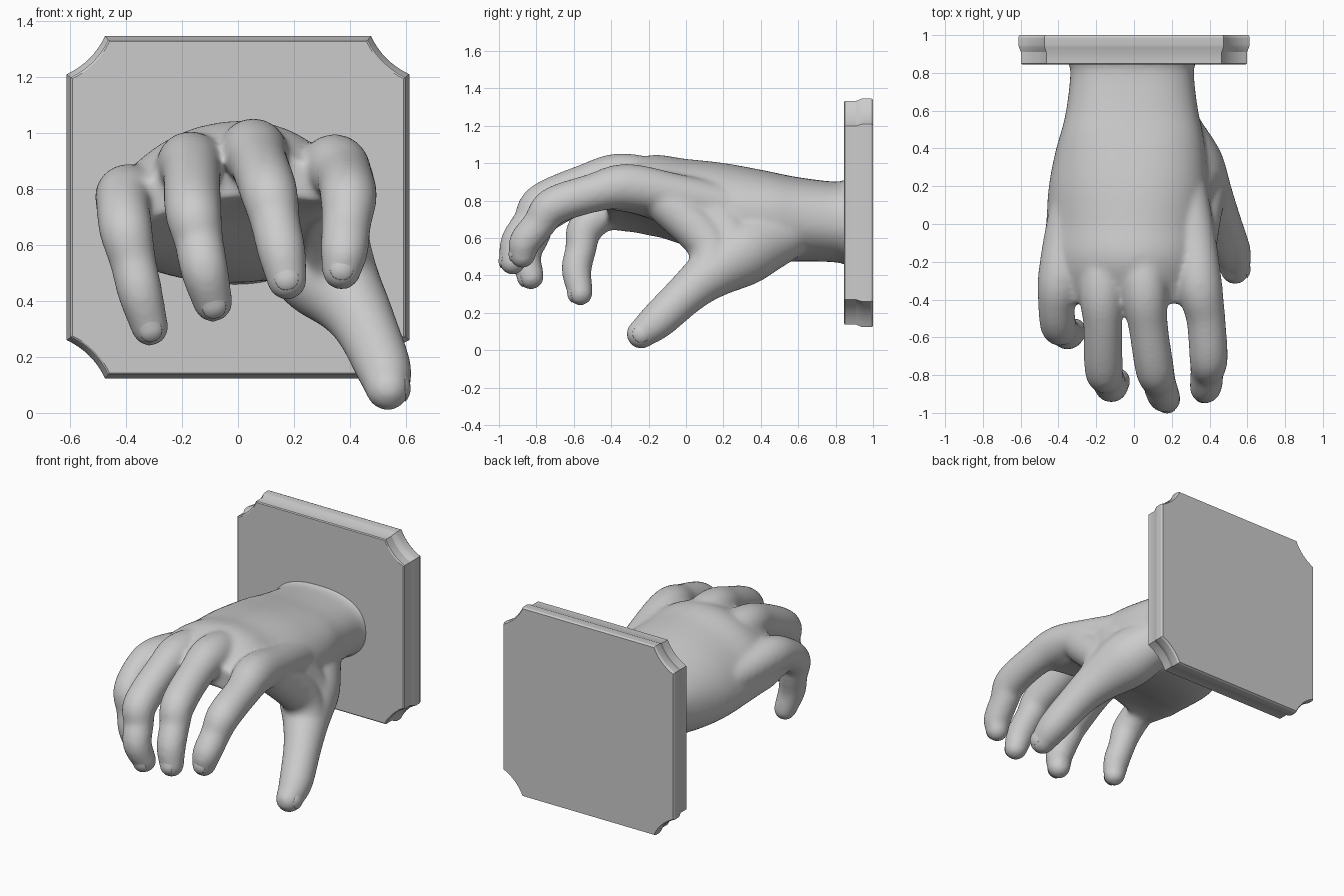
import bpy, bmesh, math
from mathutils import Vector, Matrix

if "Cube" in bpy.data.objects:
    bpy.data.objects.remove(bpy.data.objects["Cube"])


def bridge(bm, rings):
    # Loft closed rings of equal size and cap both ends
    loops = [[bm.verts.new(p) for p in r] for r in rings]
    n = len(loops[0])
    for a, b in zip(loops, loops[1:]):
        for i in range(n):
            bm.faces.new((a[i], a[(i + 1) % n], b[(i + 1) % n], b[i]))
    bm.faces.new(loops[0][::-1])
    bm.faces.new(loops[-1])


def finish(bm, name):
    bmesh.ops.recalc_face_normals(bm, faces=bm.faces[:])
    me = bpy.data.meshes.new(name)
    bm.to_mesh(me)
    bm.free()
    ob = bpy.data.objects.new(name, me)
    bpy.context.collection.objects.link(ob)
    return ob


def spline(pts, steps=8):
    # Catmull-Rom through points of any dimension
    P = [Vector(p) for p in pts]
    P = [P[0] * 2 - P[1]] + P + [P[-1] * 2 - P[-2]]
    out = []
    for i in range(1, len(P) - 2):
        a, b, c, d = P[i - 1:i + 3]
        for s in range(steps):
            t = s / steps
            out.append((b * 2 + (c - a) * t + (a * 2 - b * 5 + c * 4 - d) * t * t
                        + (b * 3 - a - c * 3 + d) * t ** 3) * 0.5)
    return out + [P[-2]]


def tube(bm, pts, n=24):
    # Round tube with rounded ends along (x, y, z, radius) points
    C = [(p.xyz, p.w) for p in spline(pts)]
    last = len(C) - 1
    T = [(C[min(i + 1, last)][0] - C[max(i - 1, 0)][0]).normalized() for i in range(last + 1)]
    ends = C[0], C[-1]
    seq = [(c, r, t) for (c, r), t in zip(C, T)]
    for a in [math.pi / 2 * i / 6 for i in range(1, 6)]:
        c, r = ends[0]
        seq.insert(0, (c - T[0] * r * math.sin(a), r * math.cos(a), T[0]))
        c, r = ends[1]
        seq.append((c + T[-1] * r * math.sin(a), r * math.cos(a), T[-1]))
    rings = []
    for c, r, t in seq:
        u = t.cross(Vector((1, 0, 0))).normalized()
        v = t.cross(u)
        rings.append([c + (u * math.cos(k * math.tau / n) + v * math.sin(k * math.tau / n)) * r
                      for k in range(n)])
    bridge(bm, rings)


def finger(size, *joints):
    # Knuckle, mid, second joint, end joint, tip; the root fades back into the hand
    knuckle, mid, second, end, tip = map(Vector, joints)
    x, y, z = knuckle
    deep = Vector((x * .72, .32, .84 - .8 * x * x))
    root = Vector((x * .92, y + .26, z * .75 + deep.z * .25 - .01))
    path = (deep, root, knuckle, mid, second, second.lerp(end, .5), end, tip)
    radii = (.115, .113, .122, .104, .102, .089, .086, .072)
    return [(*p, r * size) for p, r in zip(path, radii)]


digits = {
    "index": finger(1, (.345, -.32, .875), (.38, -.5, .84), (.395, -.71, .77), (.38, -.86, .58), (.37, -.875, .51)),
    "middle": finger(1.01, (.055, -.35, .93), (.075, -.54, .89), (.11, -.77, .79), (.155, -.905, .58), (.175, -.928, .475)),
    "ring": finger(1, (-.17, -.35, .885), (-.165, -.53, .85), (-.16, -.77, .72), (-.12, -.86, .51), (-.09, -.83, .395)),
    "little": finger(.94, (-.395, -.29, .775), (-.41, -.43, .74), (-.4, -.54, .65), (-.35, -.585, .43), (-.315, -.565, .305)),
    "thumb": [(.21, .5, .61, .15), (.3, .3, .52, .18), (.4, .12, .4, .135), (.46, 0, .3, .112),
              (.52, -.15, .16, .1), (.535, -.24, .087, .08)],
}
bm = bmesh.new()
for path in digits.values():
    tube(bm, path)
# Webs between thumb and index finger
tube(bm, [(.41, .13, .4, .12), (.36, .12, .57, .12), (.32, -.1, .79, .12)])
tube(bm, [(.36, .24, .5, .13), (.31, .22, .62, .13), (.26, .1, .78, .13)])


def sq(v, e=.82):
    return math.copysign(abs(v) ** e, v)


# Palm and wrist: y, half width, centre z, half height; tilts and arches towards the knuckles
sections = [(.87, .35, .685, .24), (.81, .327, .685, .216), (.6, .35, .7, .225), (.4, .395, .715, .25),
            (.2, .42, .75, .25), (0, .42, .8, .22), (-.2, .43, .862, .175), (-.42, .4, .855, .09)]
rings = []
for y, hw, cz, hh in spline(sections, 5):
    s = min(max((.5 - y) / .7, 0), 1)
    ring = []
    for k in range(48):
        a = k * math.tau / 48
        e = .82 if k <= 24 else .95
        u, w = sq(math.cos(a), e), sq(math.sin(a), e)
        ring.append((hw * u - .01 - .05 * s, y, cz + hh * w + s * (.06 * u - .14 * u * u)))
    rings.append(ring)
bridge(bm, rings)

# Fuse into one smooth skin
hand = finish(bm, "hand")
m = hand.modifiers.new("fuse", 'REMESH')
m.mode = 'VOXEL'
m.voxel_size = .012
m.use_smooth_shade = True
m = hand.modifiers.new("soften", 'SMOOTH')
m.factor = .5
m.iterations = 22

# Nails: thin shells wrapped over the digit tips
for name, path in digits.items():
    a, b = Vector(path[-2]), Vector(path[-1])
    d = (b.xyz - a.xyz).normalized()
    n = Vector((1, 0, 0)) if name == "thumb" else Vector((0, -1, 0))
    n = (n - d * n.dot(d)).normalized()
    r = b.w
    rot = Matrix((d.cross(n), d, n)).transposed().to_4x4()
    bm = bmesh.new()
    bmesh.ops.create_uvsphere(bm, u_segments=32, v_segments=16, radius=1)
    for v in bm.verts:
        x, y = sq(v.co.x) * .6, sq(v.co.y) * .75 - .1
        h = math.sqrt(max(1 - x * x - max(y, 0) ** 2, .05)) - .035
        v.co = Vector((x, y, h + v.co.z * .06)) * r
    bm.transform(Matrix.Translation(b.xyz) @ rot)
    finish(bm, name + "_nail").data.shade_smooth()

# Wall plaque with scooped corners and a moulded edge
W, C, Z = .612, .137, .735
scoop = [Vector((W, W - C)), Vector((W - C * .68, W - C * .68)), Vector((W - C, W))]
outline = []
for sx, sz in ((1, 1), (-1, 1), (-1, -1), (1, -1)):
    arc = [scoop[0] * (1 - t) ** 2 + scoop[1] * 2 * t * (1 - t) + scoop[2] * t * t
           for t in (i / 8 for i in range(9))]
    if sx * sz < 0:
        arc.reverse()
    outline += [(p.x * sx, p.y * sz) for p in arc]
layers = [(.845, .02), (.85, .014), (.91, .014), (.935, .003), (.95, 0), (.988, 0), (1, .006)]
bm = bmesh.new()
bridge(bm, [[(x * (1 - i / W), y, Z + z * (1 - i / W)) for x, z in outline] for y, i in layers])
plaque = finish(bm, "wall_plaque")
bpy.context.view_layer.objects.active = plaque
plaque.select_set(True)
bpy.ops.object.shade_smooth_by_angle(angle=math.radians(25))
